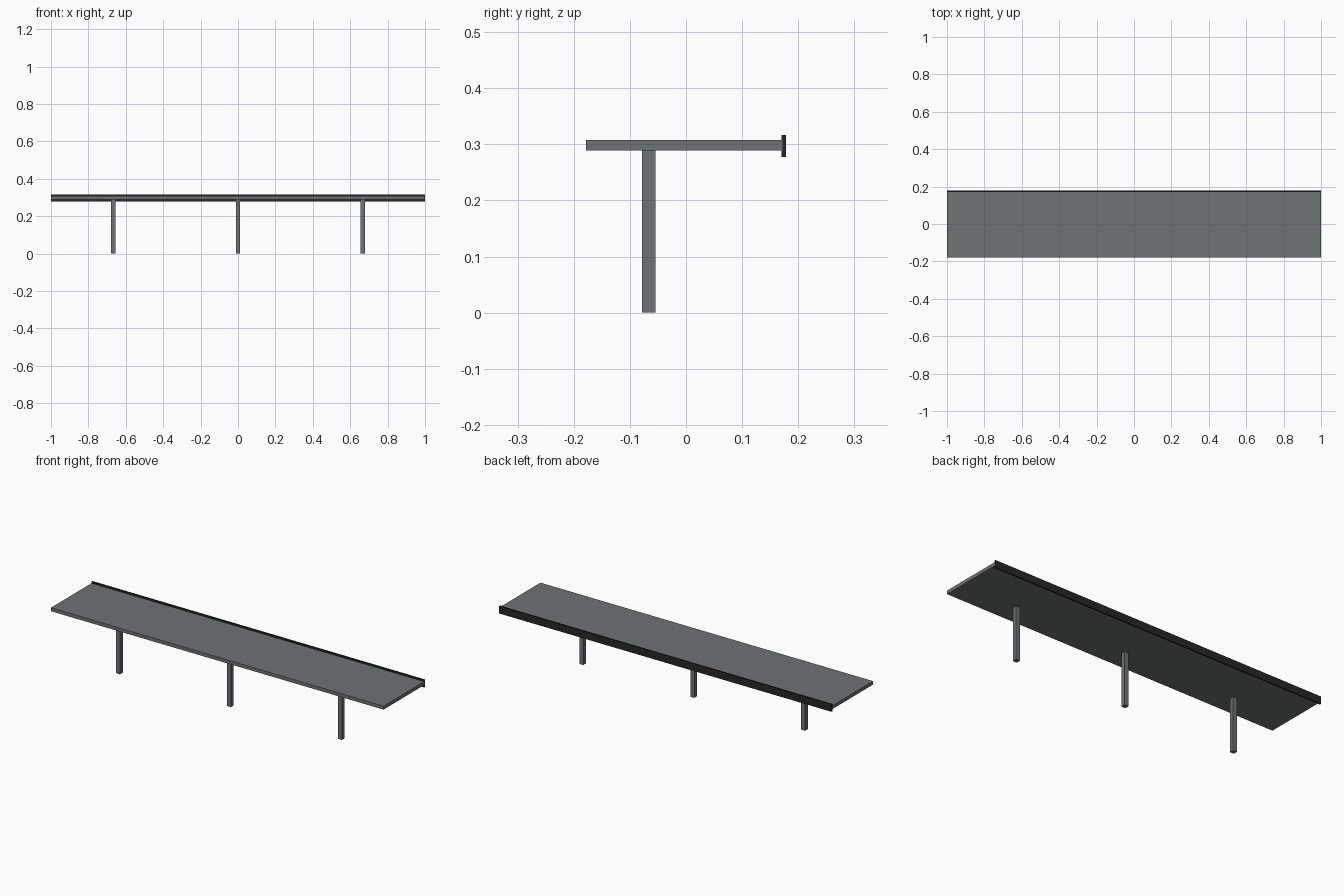
import bpy, bmesh

if "Cube" in bpy.data.objects:
    bpy.data.objects.remove(bpy.data.objects["Cube"])

def material(name, c):
    m = bpy.data.materials.new(name)
    m.diffuse_color = (*c, 1)
    m.use_nodes = True
    m.node_tree.nodes["Principled BSDF"].inputs["Base Color"].default_value = m.diffuse_color
    return m

steel = material("grey_steel", (0.15, 0.17, 0.18))
dark = material("dark_trim", (0.02, 0.02, 0.023))

def box(name, x, y, z, mat):
    """Box from (min, max) ranges on each axis."""
    bm = bmesh.new()
    bmesh.ops.create_cube(bm, size=1)
    for v in bm.verts:
        v.co = [r[0] + (c + 0.5) * (r[1] - r[0]) for r, c in zip((x, y, z), v.co)]
    me = bpy.data.meshes.new(name)
    bm.to_mesh(me)
    bm.free()
    me.materials.append(mat)
    ob = bpy.data.objects.new(name, me)
    bpy.context.collection.objects.link(ob)
    return ob

# Flat slab and the thin dark board along its back edge
box("slab", (-1, 1), (-0.178, 0.172), (0.289, 0.308), steel)
box("back_fascia", (-1, 1), (0.170, 0.178), (0.277, 0.317), dark)

# Three square posts
for i, cx in enumerate((-0.667, 0, 0.667)):
    box(f"post_{i + 1}", (cx - 0.012, cx + 0.012), (-0.078, -0.054), (0, 0.289), steel)
